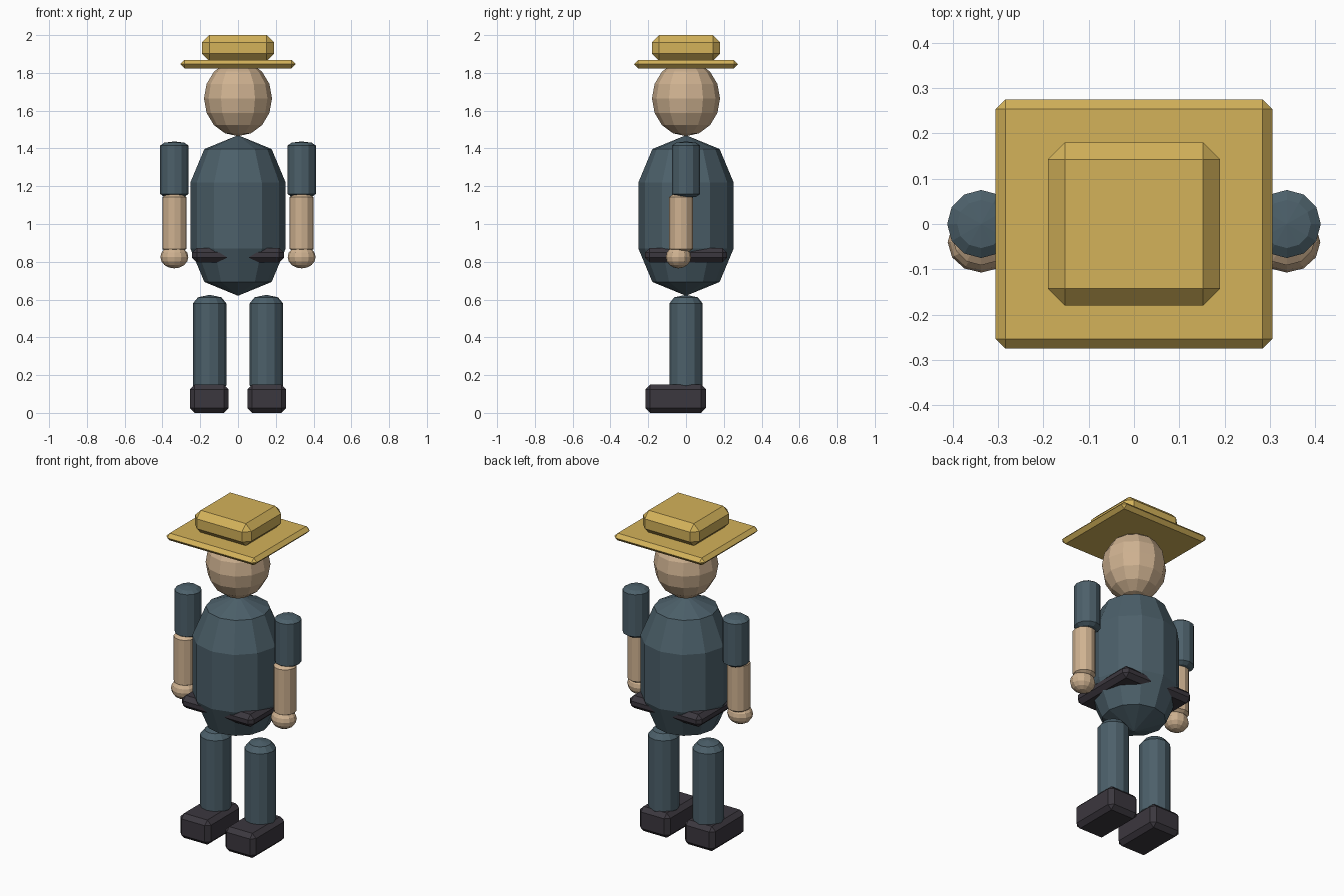
import bpy, bmesh, math

if "Cube" in bpy.data.objects:
    bpy.data.objects.remove(bpy.data.objects["Cube"])


def material(name, rgb):
    """Flat colour from 0-255 display values."""
    def lin(c):
        c /= 255
        return c / 12.92 if c <= 0.04045 else ((c + 0.055) / 1.055) ** 2.4
    m = bpy.data.materials.new(name)
    m.diffuse_color = (*[lin(c) for c in rgb], 1)
    m.use_nodes = True
    m.node_tree.nodes["Principled BSDF"].inputs["Base Color"].default_value = m.diffuse_color
    return m


STRAW = material("straw", (211, 178, 90))
SKIN = material("skin", (207, 178, 145))
CLOTH = material("blue_grey_cloth", (76, 96, 106))
LEATHER = material("dark_leather", (59, 55, 62))


def finish(bm, name, mat, loc):
    bmesh.ops.recalc_face_normals(bm, faces=bm.faces)
    me = bpy.data.meshes.new(name)
    bm.to_mesh(me)
    bm.free()
    me.materials.append(mat)
    ob = bpy.data.objects.new(name, me)
    ob.location = loc
    bpy.context.collection.objects.link(ob)
    return ob


def box(name, mat, loc, size, bevel):
    """Box with chamfered edges."""
    bm = bmesh.new()
    bmesh.ops.create_cube(bm, size=1)
    bmesh.ops.scale(bm, vec=size, verts=bm.verts)
    bmesh.ops.bevel(bm, geom=bm.edges[:], offset=bevel, segments=1,
                    affect='EDGES', clamp_overlap=True)
    return finish(bm, name, mat, loc)


def capsule(name, mat, x, y, r, z0, z1, cap, sides=12):
    """Upright tube with two-step domed ends of height cap."""
    k = math.sqrt(0.5)
    rings = [(r * k, z0 + cap * (1 - k)), (r, z0 + cap),
             (r, z1 - cap), (r * k, z1 - cap * (1 - k))]
    bm = bmesh.new()
    loops = [[bm.verts.new((rr * math.cos(a), rr * math.sin(a), z))
              for a in (math.tau * i / sides for i in range(sides))]
             for rr, z in rings]
    ends = bm.verts.new((0, 0, z0)), bm.verts.new((0, 0, z1))
    for i in range(sides):
        j = (i + 1) % sides
        for lo, hi in zip(loops, loops[1:]):
            bm.faces.new((lo[i], lo[j], hi[j], hi[i]))
        bm.faces.new((ends[0], loops[0][j], loops[0][i]))
        bm.faces.new((ends[1], loops[-1][i], loops[-1][j]))
    return finish(bm, name, mat, (x, y, 0))


def ball(name, mat, loc, radii, sides=12, rings=8):
    bm = bmesh.new()
    bmesh.ops.create_uvsphere(bm, u_segments=sides, v_segments=rings, radius=1)
    bmesh.ops.scale(bm, vec=radii, verts=bm.verts)
    return finish(bm, name, mat, loc)


# Torso, belt and head
capsule("torso", CLOTH, 0, 0, 0.252, 0.62, 1.47, 0.25)
box("belt", LEATHER, (0, 0, 0.835), (0.486, 0.434, 0.076), 0.025)
ball("head", SKIN, (0, 0, 1.665), (0.18, 0.18, 0.2))

# Hat
box("hat_brim", STRAW, (0, 0, 1.846), (0.61, 0.55, 0.044), 0.0215)
box("hat_crown", STRAW, (0, 0, 1.932), (0.38, 0.36, 0.136), 0.038)

# Arms and legs on both sides
for side, s in (("left", 1), ("right", -1)):
    capsule(side + "_sleeve", CLOTH, s * 0.337, 0, 0.075, 1.137, 1.437, 0.022)
    capsule(side + "_forearm", SKIN, s * 0.337, -0.027, 0.064, 0.85, 1.16, 0.018)
    ball(side + "_hand", SKIN, (s * 0.337, -0.04, 0.825), (0.074, 0.067, 0.06))
    capsule(side + "_leg", CLOTH, s * 0.15, 0, 0.088, 0.1, 0.625, 0.045)
    box(side + "_boot", LEATHER, (s * 0.152, -0.055, 0.075), (0.206, 0.32, 0.15), 0.025)
